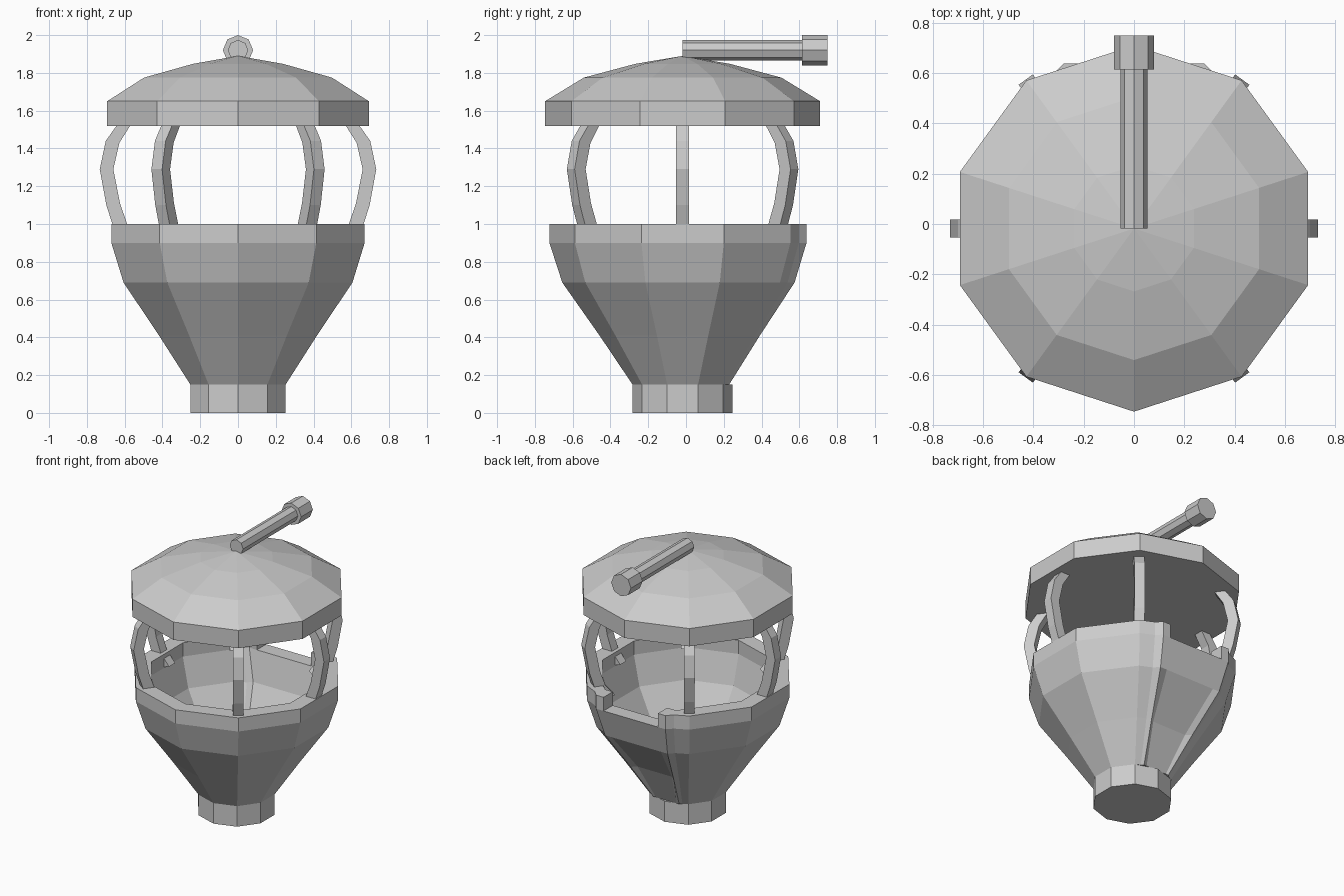
import bpy
import bmesh
from math import sin, cos, radians
from mathutils import Matrix, Vector

cube = bpy.data.objects.get("Cube")
if cube:
    bpy.data.objects.remove(cube)

CY = -0.018      # y of the vertical axis
SIDES = 10

grey = bpy.data.materials.new("plain grey")
grey.use_nodes = True
colour = (0.6, 0.6, 0.6, 1)
grey.diffuse_color = colour
grey.node_tree.nodes["Principled BSDF"].inputs["Base Color"].default_value = colour


def finish(name, bm):
    bmesh.ops.recalc_face_normals(bm, faces=bm.faces)
    mesh = bpy.data.meshes.new(name)
    bm.to_mesh(mesh)
    bm.free()
    mesh.materials.append(grey)
    ob = bpy.data.objects.new(name, mesh)
    bpy.context.collection.objects.link(ob)
    return ob


def bridge(bm, a, b, skip=-1):
    n = len(a)
    for i in range(n):
        if i != skip:
            j = (i + 1) % n
            bm.faces.new((a[i], a[j], b[j], b[i]))


def decagon(bm, r, z):
    turns = [radians(-90 + 360 * k / SIDES) for k in range(SIDES)]
    return [bm.verts.new((r * cos(t), CY + r * sin(t), z)) for t in turns]


def lathe(name, profile, apex=None):
    """Ten-sided solid through (radius, height) pairs, closed below."""
    bm = bmesh.new()
    rings = [decagon(bm, r, z) for r, z in profile]
    for a, b in zip(rings, rings[1:]):
        bridge(bm, a, b)
    bm.faces.new(rings[0])
    if apex:
        tip = bm.verts.new((0, CY, apex))
        top = rings[-1]
        for i in range(SIDES):
            bm.faces.new((top[i], top[(i + 1) % SIDES], tip))
    else:
        bm.faces.new(rings[-1])
    return finish(name, bm)


# Foot and roof
lathe("foot", [(0.265, 0), (0.265, 0.15)])
lathe("roof", [(0.728, 1.52), (0.728, 1.65), (0.523, 1.775), (0.25, 1.848)], apex=1.89)

# Basket: hollow decagon whose back corner is flattened into an entry panel
RIM = 0.705
PANEL = [(0.32, 0.615), (0.28, 0.656), (0.22, 0.656)]
GAP = 11         # ring segment between the two entry jambs


def basket_ring(bm, r, z, inner=False, dent=0):
    s = r / RIM
    sx = 1 if inner else s
    half = [(x * sx, y * s) for x, y in PANEL]
    half[2] = (half[2][0], half[2][1] - dent)
    pts = []
    for k in range(6, 15):                      # from left of the back, round the front
        t = radians(-90 + 36 * k)
        pts.append((r * cos(t), r * sin(t)))
    pts += half + [(-x, y) for x, y in reversed(half)]
    return [bm.verts.new((x, CY + y, z)) for x, y in pts]


bm = bmesh.new()
outer = [basket_ring(bm, 0.265, 0.15), basket_ring(bm, 0.44, 0.41, dent=0.03),
         basket_ring(bm, 0.637, 0.69), basket_ring(bm, RIM, 0.9), basket_ring(bm, RIM, 1.0)]
inner = [basket_ring(bm, 0.59, 1.0, True), basket_ring(bm, 0.59, 0.9, True),
         basket_ring(bm, 0.53, 0.69), basket_ring(bm, 0.22, 0.22)]
rings = outer + inner
for i, (a, b) in enumerate(zip(rings, rings[1:])):
    bridge(bm, a, b, GAP if i in (3, 4, 5) else -1)
bm.faces.new(outer[0])
bm.faces.new(inner[-1])
lo_out, hi_out, hi_in, lo_in = rings[3:7]
g, h = GAP, GAP + 1
bm.faces.new((lo_out[g], lo_out[h], lo_in[h], lo_in[g]))      # entry sill
for k in (g, h):                                             # entry jambs
    bm.faces.new((lo_out[k], hi_out[k], hi_in[k], lo_in[k]))
finish("basket", bm)

# Six bowed posts: (outer radius, z, inner radius, z) stations
STATIONS = [(0.59, 0.9, 0.52, 0.92), (0.665, 1.0, 0.587, 1.0), (0.697, 1.1, 0.625, 1.11),
            (0.732, 1.29, 0.66, 1.29), (0.70, 1.44, 0.628, 1.43), (0.64, 1.525, 0.568, 1.525)]
for n, angle in enumerate((0, 54, 126, 180, 234, 306)):
    bm = bmesh.new()
    loops = []
    for ro, zo, ri, zi in STATIONS:
        corners = [(ro, -0.035, zo), (ro, 0.035, zo), (ri, 0.035, zi), (ri, -0.035, zi)]
        loops.append([bm.verts.new(c) for c in corners])
    for a, b in zip(loops, loops[1:]):
        bridge(bm, a, b)
    bm.faces.new(loops[0])
    bm.faces.new(loops[-1])
    place = Matrix.Translation((0, CY, 0)) @ Matrix.Rotation(radians(angle), 4, "Z")
    bmesh.ops.transform(bm, matrix=place, verts=bm.verts)
    finish(f"post_{n + 1}", bm)


# Rod lying on the roof, with a thicker end
def bar(name, r, y0, y1):
    bm = bmesh.new()
    bmesh.ops.create_cone(bm, cap_ends=True, segments=8, radius1=r, radius2=r, depth=y1 - y0)
    place = Matrix.Translation(Vector((0, (y0 + y1) / 2, 1.92))) @ Matrix.Rotation(radians(90), 4, "X")
    bmesh.ops.transform(bm, matrix=place, verts=bm.verts)
    finish(name, bm)


bar("rod", 0.054, CY, 0.62)
bar("rod_end", 0.08, 0.615, 0.75)
